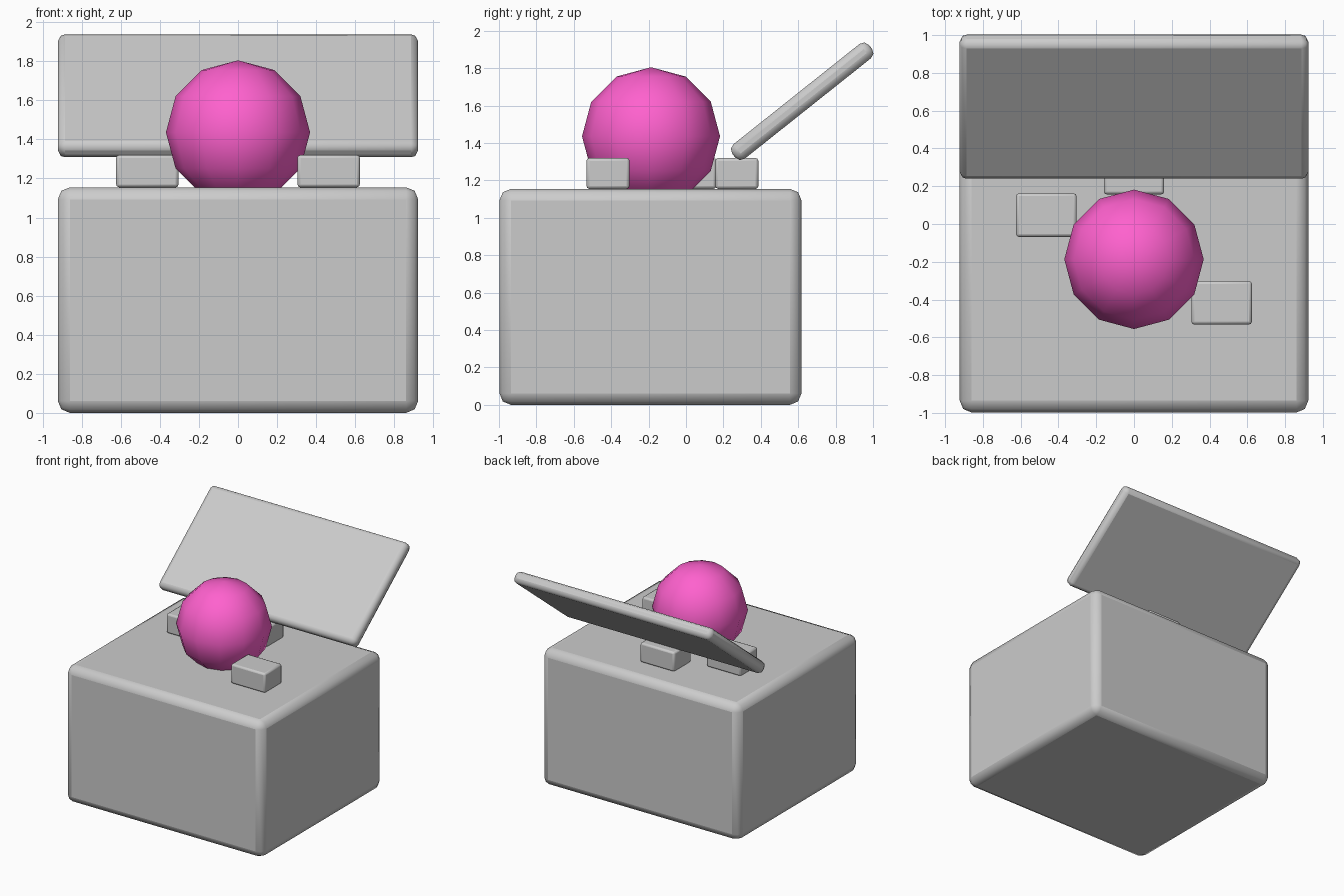
import bpy, math

if "Cube" in bpy.data.objects:
    bpy.data.objects.remove(bpy.data.objects["Cube"])


def smooth(angle):
    bpy.ops.object.shade_smooth_by_angle(angle=math.radians(angle))


def rounded_box(name, centre, size, radius, tilt=0.0, segments=2):
    bpy.ops.mesh.primitive_cube_add(size=1, location=centre)
    ob = bpy.context.object
    ob.name = name
    ob.scale = size
    bpy.ops.object.transform_apply(location=False, rotation=False, scale=True)
    ob.rotation_euler.x = tilt
    bevel = ob.modifiers.new("rounded_edges", 'BEVEL')
    bevel.width = radius
    bevel.segments = segments
    smooth(35)
    return ob


# Chest body and tilted open lid
BODY_TOP = 1.155
rounded_box("chest_body", (0, -0.19, BODY_TOP / 2), (1.845, 1.615, BODY_TOP), 0.062)
rounded_box("open_lid", (0, 0.621, 1.623), (1.845, 0.934, 0.098), 0.036,
            tilt=math.radians(38.5))

# Small blocks scattered around the ball
block_size = (0.32, 0.23, 0.165)
block_spots = {"left_block": (-0.464, 0.047),
               "right_block": (0.464, -0.417),
               "back_block": (0.0, 0.272)}
for name, (x, y) in block_spots.items():
    rounded_box(name, (x, y, BODY_TOP + block_size[2] / 2), block_size, 0.015)

# Ball resting slightly sunk into the top
bpy.ops.mesh.primitive_uv_sphere_add(segments=12, ring_count=6, radius=0.369,
                                     location=(0, -0.187, 1.436))
ball = bpy.context.object
ball.name = "ball"
smooth(35)
pink = bpy.data.materials.new("pink")
pink.diffuse_color = (1.0, 0.12, 0.62, 1)
pink.use_nodes = True
pink.node_tree.nodes["Principled BSDF"].inputs["Base Color"].default_value = pink.diffuse_color
ball.data.materials.append(pink)
